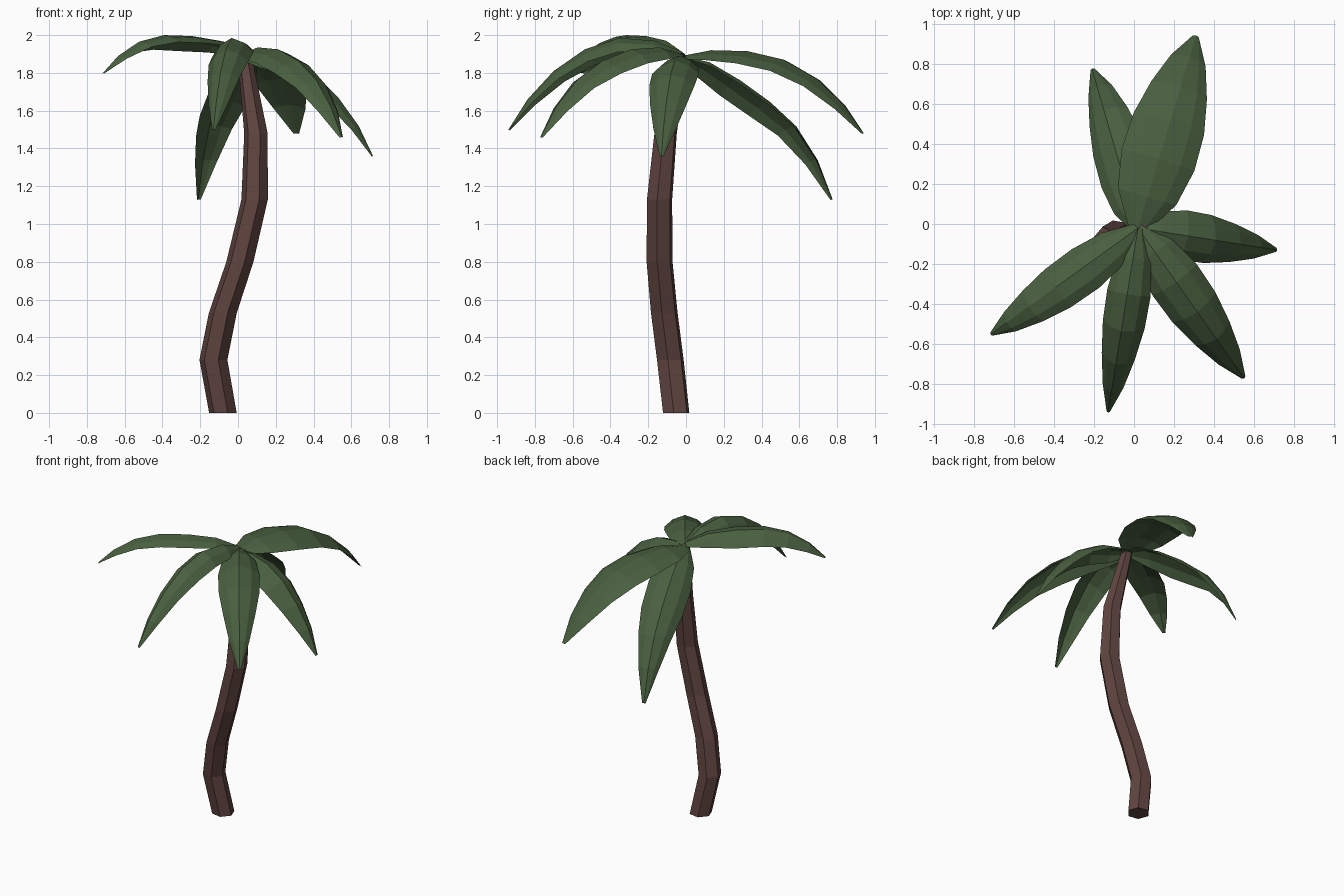
import bpy, math
from mathutils import Vector

if "Cube" in bpy.data.objects:
    bpy.data.objects.remove(bpy.data.objects["Cube"])


def material(name, color):
    m = bpy.data.materials.new(name)
    m.diffuse_color = (*color, 1)
    m.use_nodes = True
    m.node_tree.nodes["Principled BSDF"].inputs["Base Color"].default_value = m.diffuse_color
    return m


def mesh_object(name, verts, faces, mat):
    me = bpy.data.meshes.new(name)
    me.from_pydata(verts, [], faces)
    me.materials.append(mat)
    me.update()
    ob = bpy.data.objects.new(name, me)
    bpy.context.collection.objects.link(ob)
    return ob


bark = material("bark", (0.115, 0.058, 0.05))
green = material("frond_green", (0.066, 0.115, 0.05))

# Trunk: six-sided tube along a bent path (x, y, z, radius)
path = [(-.08, -.052, 0, .074), (-.13, -.083, .28, .075), (-.08, -.115, .53, .075),
        (.01, -.14, .80, .073), (.088, -.14, 1.13, .071), (.095, -.108, 1.48, .063),
        (.035, -.03, 1.89, .038)]
verts, faces, n = [], [], 6
for x, y, z, r in path:
    for k in range(n):
        a = math.radians(-10 + 60 * k)
        verts.append((x + r * math.cos(a), y + r * math.sin(a), z))
for i in range(len(path) - 1):
    for k in range(n):
        a, b = i * n + k, i * n + (k + 1) % n
        faces.append((a, b, b + n, a + n))
faces.append(tuple(reversed(range(n))))
faces.append(tuple(range(len(verts) - n, len(verts))))
mesh_object("trunk", verts, faces, bark)

# Fronds: arched ridge with folded-down sides, tapering to a point
BASE = Vector((.02, -.02, 0))
OUT = (0, .16, .36, .56, .74, .89, 1)
WIDTH = (.28, .8, 1, .97, .77, .48, .08)
CROSS = ((-1, 1), (-.6, .38), (0, 0), (.6, .38), (1, 1))


def frond(name, tip, heights, half, drop, roll=0):
    tip = Vector((*tip, 0))
    ridge = [BASE.lerp(tip, t) + Vector((0, 0, z)) for t, z in zip(OUT, heights)]
    flat = (tip - BASE).normalized().cross(Vector((0, 0, 1)))
    verts, faces, m = [], [], len(CROSS)
    c, s = math.cos(math.radians(roll)), math.sin(math.radians(roll))
    for i, p in enumerate(ridge):
        along = (ridge[min(i + 1, len(ridge) - 1)] - ridge[max(i - 1, 0)]).normalized()
        up = flat.cross(along)
        side, down = flat * c + up * s, flat * s - up * c
        for u, d in CROSS:
            verts.append(p + side * u * half * WIDTH[i] + down * d * drop * WIDTH[i])
    for i in range(len(ridge) - 1):
        for k in range(m - 1):
            a = i * m + k
            faces.append((a + 1, a + m + 1, a + m, a))
    mesh_object(name, verts, faces, green)


# The last value rolls the frond about its ridge (degrees)
frond("frond_back_left", (-.21, .775), (1.89, 1.86, 1.765, 1.65, 1.52, 1.34, 1.13), .14, .07, 14)
frond("frond_back_right", (.31, .94), (1.89, 1.92, 1.915, 1.87, 1.77, 1.63, 1.48), .19, .055, -3)
frond("frond_right", (.715, -.13), (1.89, 1.89, 1.865, 1.79, 1.665, 1.52, 1.36), .125, .075)
frond("frond_front_right", (.55, -.77), (1.90, 1.935, 1.925, 1.865, 1.765, 1.62, 1.46), .135, .075)
frond("frond_front", (-.13, -.94), (1.91, 1.97, 1.985, 1.925, 1.81, 1.66, 1.50), .11, .085, -5)
frond("frond_left", (-.715, -.55), (1.91, 1.97, 1.995, 2.0, 1.965, 1.89, 1.80), .12, .06, -10)
